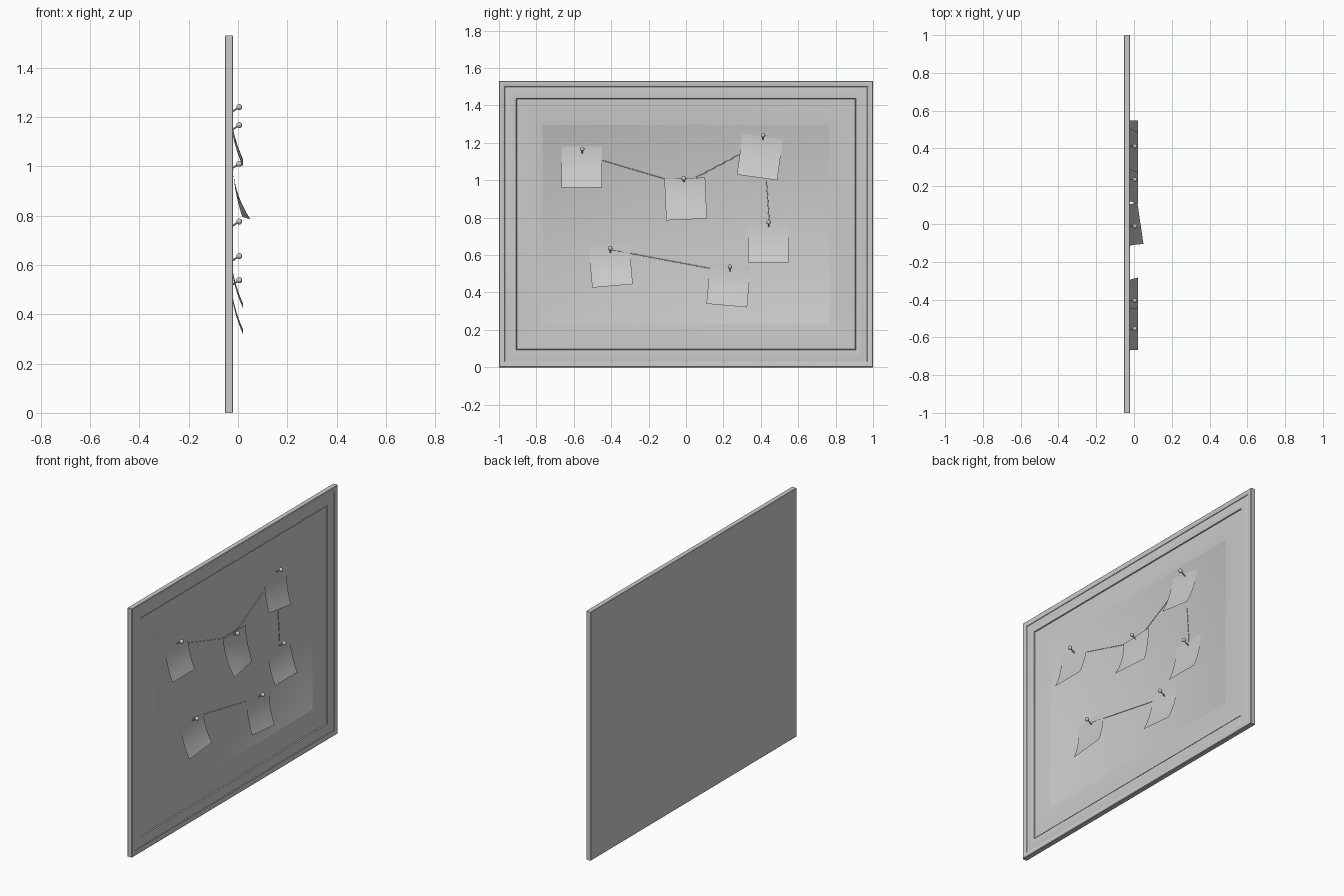
import bpy, bmesh, math
from mathutils import Vector

if "Cube" in bpy.data.objects:
    bpy.data.objects.remove(bpy.data.objects["Cube"])

PANEL = -0.030          # front surface of the pin board
HY, HZ = 1.0, 0.765     # half width and half height


def make_object(name, bm, angle=35):
    mesh = bpy.data.meshes.new(name)
    bm.to_mesh(mesh)
    bm.free()
    ob = bpy.data.objects.new(name, mesh)
    bpy.context.collection.objects.link(ob)
    bpy.ops.object.select_all(action='DESELECT')
    ob.select_set(True)
    bpy.context.view_layer.objects.active = ob
    bpy.ops.object.shade_smooth_by_angle(angle=math.radians(angle))
    return ob


def nested_rects(name, profile):
    """Solid made of nested rectangles; profile is (inset, x) from back to front."""
    bm = bmesh.new()
    rings = []
    for inset, x in profile:
        y, z = HY - inset, HZ - inset
        rings.append([bm.verts.new((x, sy * y, HZ + sz * z))
                      for sy, sz in ((-1, -1), (1, -1), (1, 1), (-1, 1))])
    for a, b in zip(rings, rings[1:]):
        for i in range(4):
            j = (i + 1) % 4
            bm.faces.new((a[i], a[j], b[j], b[i]))
    bm.faces.new(rings[0][::-1])
    bm.faces.new(rings[-1])
    bmesh.ops.recalc_face_normals(bm, faces=bm.faces)
    return make_object(name, bm)


# moulded frame with a solid back
nested_rects("frame", [
    (0.07, -0.052), (0.002, -0.052), (0.0, -0.050), (0.0, -0.023),
    (0.003, -0.020), (0.014, -0.020), (0.020, -0.022), (0.030, -0.023),
    (0.032, -0.026), (0.045, -0.0245), (0.060, -0.0235), (0.075, -0.024),
    (0.092, -0.026), (0.095, -0.040)])

# board surface with a very shallow sunken middle
nested_rects("pin_board", [
    (0.093, -0.045), (0.097, PANEL + 0.001), (0.233, PANEL + 0.001), (0.235, PANEL)])


def paper(name, y, z, tilt, top, left, right, size=0.218, n=10):
    """Curling note: bottom centre (y, z), bottom corners lifted to left and right."""
    bm = bmesh.new()
    c, s = math.cos(math.radians(tilt)), math.sin(math.radians(tilt))
    rows = []
    for i in range(n + 1):
        t = i / n
        h = size * 1.01 * (1 - t)
        row = []
        for k in range(5):
            u = k / 4
            w = (u - 0.5) * size
            lift = left + (right - left) * u
            x = top + (lift - top) * t ** 2
            row.append(bm.verts.new((x, y + w * c - h * s, z + w * s + h * c)))
        rows.append(row)
    for a, b in zip(rows, rows[1:]):
        for k in range(4):
            bm.faces.new((a[k], b[k], b[k + 1], a[k + 1]))
    make_object(name, bm, 60)


# pinned notes
FLAT = PANEL + 0.0005
for i, args in enumerate([
        (-0.557, 0.960, 0, FLAT, 0.02, 0.02),
        (0.003, 0.790, 2.5, -0.020, 0.050, 0.018),
        (0.380, 1.015, -8, FLAT, 0.02, 0.02),
        (0.440, 0.560, 0, FLAT, 0.02, 0.02),
        (-0.393, 0.435, 5, FLAT, 0.02, 0.02),
        (0.218, 0.330, -5, FLAT, 0.02, 0.02)]):
    paper(f"note_{i + 1}", *args)


def add_rod(bm, a, b, radius, sides):
    a, b = Vector(a), Vector(b)
    geo = bmesh.ops.create_cone(bm, cap_ends=True, segments=sides, radius1=radius,
                                radius2=radius, depth=(b - a).length)
    rot = (b - a).to_track_quat('Z', 'Y').to_matrix()
    for v in geo["verts"]:
        v.co = rot @ v.co + (a + b) / 2


# ball-headed pins
for i, (y, z) in enumerate([(-0.555, 1.167), (-0.012, 1.010), (0.412, 1.240),
                            (0.442, 0.776), (-0.405, 0.636), (0.235, 0.538)]):
    bm = bmesh.new()
    geo = bmesh.ops.create_uvsphere(bm, u_segments=20, v_segments=12, radius=0.012)
    bmesh.ops.translate(bm, verts=geo["verts"], vec=(0.005, y, z))
    add_rod(bm, (0.005, y, z), (-0.034, y, z - 0.025), 0.0035, 10)
    make_object(f"pin_{i + 1}", bm)

# thin strings lying on the board between the notes
STRINGS = [
    [(-0.45, 1.107), (-0.115, 1.008), (0.04, 1.008), (0.29, 1.140)],
    [(0.43, 1.000), (0.445, 0.780)],
    [(-0.40, 0.628), (0.13, 0.529)],
]
for i, path in enumerate(STRINGS):
    bm = bmesh.new()
    pts = [(PANEL + 0.001, y, z) for y, z in path]
    for a, b in zip(pts, pts[1:]):
        add_rod(bm, a, b, 0.0025, 8)
    make_object(f"string_{i + 1}", bm)
